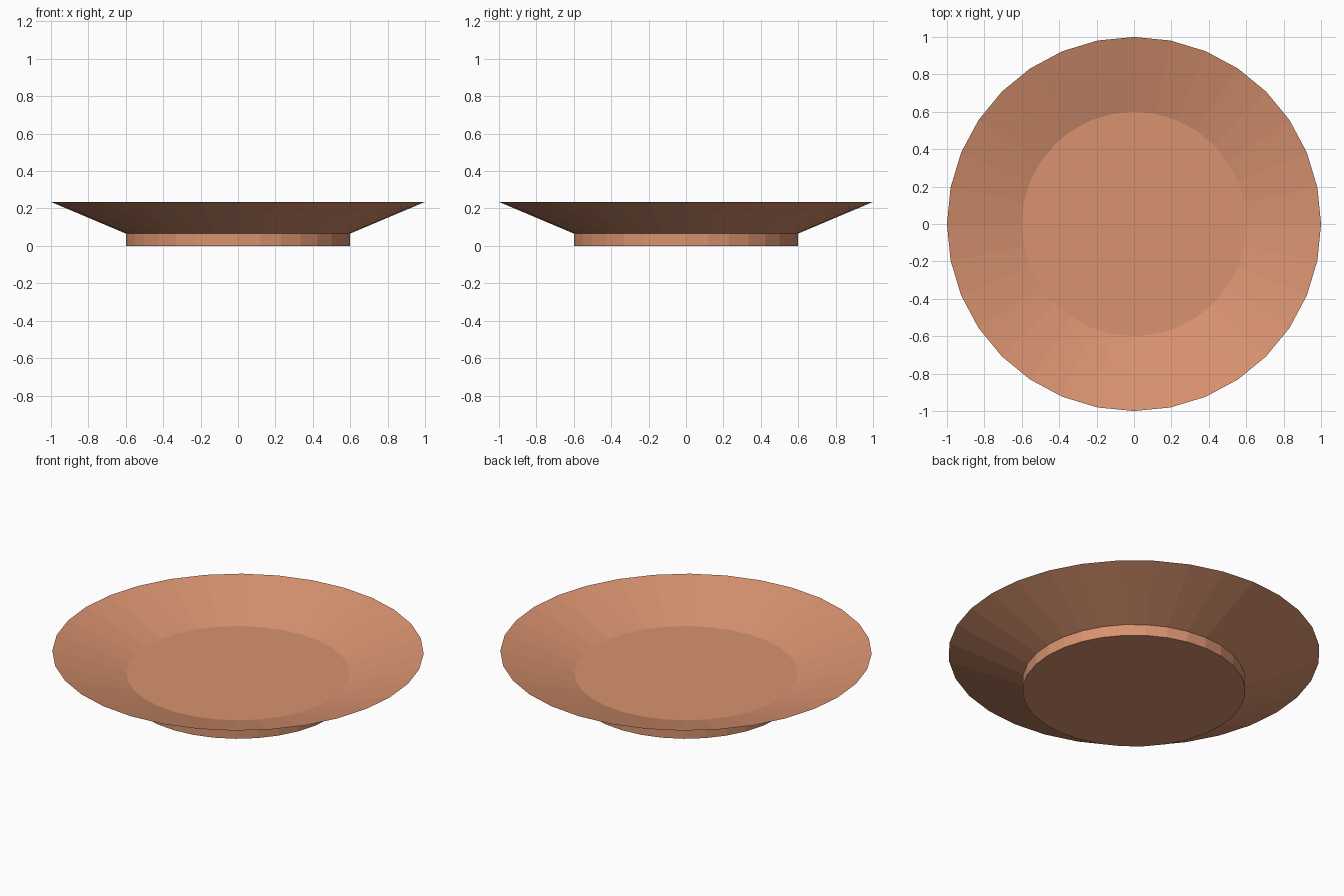
import bpy, bmesh
from math import cos, sin, tau

if "Cube" in bpy.data.objects:
    bpy.data.objects.remove(bpy.data.objects["Cube"])

SIDES = 32
# Plate profile (radius, height): foot, underside, rim, inner slope, floor
PROFILE = [(0.6, 0.0), (0.6, 0.066), (1.0, 0.235), (0.6, 0.11)]


def ring(bm, radius, z):
    return [bm.verts.new((radius * cos(tau * i / SIDES), radius * sin(tau * i / SIDES), z))
            for i in range(SIDES)]


# Revolve the profile into a faceted plate
bm = bmesh.new()
rings = [ring(bm, r, z) for r, z in PROFILE]
for low, high in zip(rings, rings[1:]):
    for i in range(SIDES):
        j = (i + 1) % SIDES
        bm.faces.new((low[i], low[j], high[j], high[i]))

# Foot underside and eating surface
bm.faces.new(rings[0][::-1])
bm.faces.new(rings[-1])
bmesh.ops.recalc_face_normals(bm, faces=bm.faces)

mesh = bpy.data.meshes.new("plate")
bm.to_mesh(mesh)
bm.free()
plate = bpy.data.objects.new("plate", mesh)
bpy.context.collection.objects.link(plate)

# Terracotta colour
clay = bpy.data.materials.new("terracotta")
clay.diffuse_color = (0.69, 0.29, 0.16, 1)
clay.use_nodes = True
clay.node_tree.nodes["Principled BSDF"].inputs["Base Color"].default_value = clay.diffuse_color
mesh.materials.append(clay)
